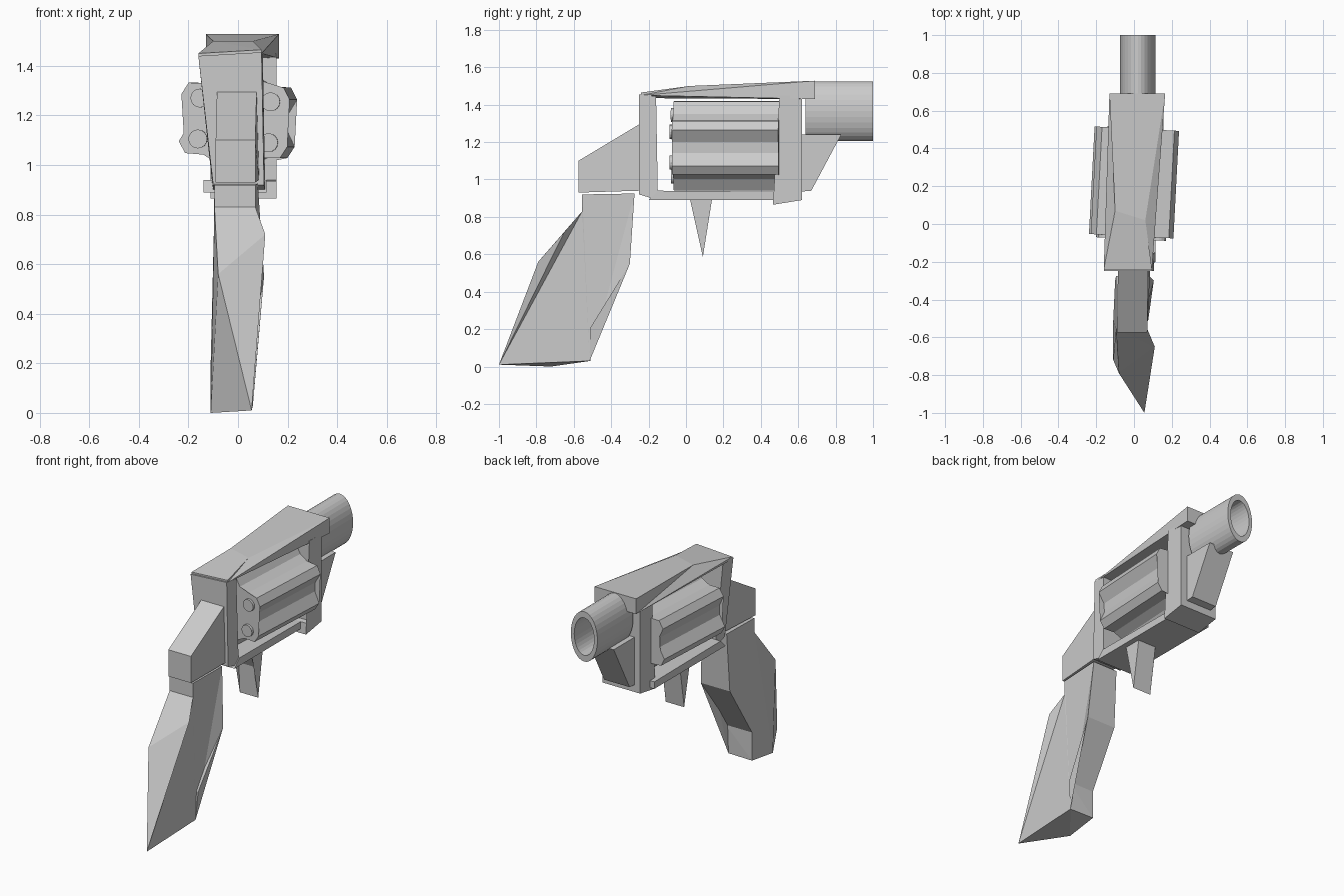
import bpy, bmesh
from math import sin, cos, radians, pi
from mathutils import Matrix, Vector

if "Cube" in bpy.data.objects:
    bpy.data.objects.remove(bpy.data.objects["Cube"])


def make_object(name, verts, faces):
    mesh = bpy.data.meshes.new(name)
    bm = bmesh.new()
    vs = [bm.verts.new(v) for v in verts]
    for f in faces:
        bm.faces.new([vs[i] for i in f])
    bmesh.ops.triangulate(bm, faces=[f for f in bm.faces if len(f.verts) > 4])
    bmesh.ops.recalc_face_normals(bm, faces=bm.faces)
    bm.to_mesh(mesh)
    bm.free()
    obj = bpy.data.objects.new(name, mesh)
    bpy.context.collection.objects.link(obj)
    return obj


def bridge(name, left, right):
    """Solid between a left and a right outline with matching points."""
    n = len(left)
    faces = [tuple(range(n)), tuple(range(2 * n - 1, n - 1, -1))]
    for i in range(n):
        j = (i + 1) % n
        faces += [(i, j, n + j), (i, n + j, n + i)]
    return make_object(name, left + right, faces)


def prism(name, profile, x0, x1):
    """Side profile (y, z) extruded from x0 to x1."""
    return bridge(name, [(x0, y, z) for y, z in profile], [(x1, y, z) for y, z in profile])


# Top strap, pinched in the middle
bridge("top_strap",
       [(-.16, -.24, 1.435), (-.13, .69, 1.43), (-.13, .69, 1.528), (-.10, .07, 1.5), (-.16, -.24, 1.45)],
       [(.095, -.24, 1.45), (.165, .69, 1.43), (.165, .69, 1.528), (.06, .02, 1.5), (.095, -.24, 1.465)])

# Rear frame post, wider at the top
bridge("rear_frame",
       [(-.16, -.25, 1.44), (-.10, -.25, .92), (-.10, -.15, .89), (-.15, -.16, 1.44)],
       [(.095, -.25, 1.455), (.105, -.25, .92), (.11, -.15, .89), (.10, -.16, 1.445)])

# Block behind the frame
bridge("rear_block",
       [(-.085, -.25, 1.295), (-.09, -.575, 1.1), (-.09, -.575, .93), (-.085, -.25, .94)],
       [(.075, -.25, 1.295), (.07, -.575, 1.1), (.07, -.575, .93), (.085, -.25, .94)])

# Grip with a twisted back
bridge("grip",
       [(-.095, -.555, .92), (-.095, -.555, .83), (-.08, -.79, .56), (-.11, -.72, .0),
        (-.11, -.51, .03), (-.11, -.51, .21), (-.10, -.30, .55), (-.095, -.275, .925)],
       [(.07, -.555, .92), (.07, -.555, .83), (.11, -.65, .72), (.055, -1.0, .01),
        (.06, -.515, .03), (.075, -.51, .21), (.105, -.30, .55), (.08, -.275, .925)])

# Lower frame, front frame, lug below the barrel, and trigger
prism("lower_frame", [(-.2, .89), (.52, .89), (.52, .935), (-.15, .94)], -.14, .115)
prism("front_frame", [(.50, 1.45), (.50, .94), (.47, .935), (.465, .865), (.62, .89), (.62, 1.45)], -.11, .155)
prism("barrel_lug", [(.61, 1.24), (.61, .935), (.67, .94), (.83, 1.24)], -.07, .11)
prism("trigger", [(.02, .9), (.08, .78), (.09, .585), (.135, .88), (.14, .9)], -.05, .08)

# Barrel: oval tube with a deep recess
N = 32
rings = [(.64, 1), (1.0, 1), (1.0, .75), (.72, .75)]
verts = [(.02 + .094 * s * cos(2 * pi * k / N), y, 1.365 + .16 * s * sin(2 * pi * k / N))
         for y, s in rings for k in range(N)]
faces = [(r * N + k, r * N + (k + 1) % N, (r + 1) * N + (k + 1) % N, (r + 1) * N + k)
         for r in range(3) for k in range(N)]
faces += [tuple(range(N)), tuple(range(3 * N, 4 * N))]
make_object("barrel", verts, faces)

# Fluted drum, slightly turned about z
turn = Matrix.Translation((0, .22, 1.18)) @ Matrix.Rotation(radians(-3), 4, 'Z')
outline = []
for k in range(6):
    for offset, r in ((-21, .186), (-6.5, .239), (6.5, .239), (21, .186)):
        a = radians(27 + 60 * k + offset)
        outline.append((r * cos(a), r * sin(a)))
n = len(outline)
verts = [(x, y, z) for y in (-.285, .285) for x, z in outline]
faces = [tuple(range(n)), tuple(range(2 * n - 1, n - 1, -1))]
faces += [(i, (i + 1) % n, n + (i + 1) % n, n + i) for i in range(n)]
make_object("drum", verts, faces).matrix_world = turn

# Small round caps on the rear of the drum
for k in range(6):
    a = radians(27 + 60 * k)
    bpy.ops.mesh.primitive_cylinder_add(vertices=16, radius=.038, depth=.04)
    cap = bpy.context.object
    cap.name = "drum_cap_%d" % (k + 1)
    cap.matrix_world = (turn @ Matrix.Translation(Vector((.165 * cos(a), -.28, .165 * sin(a))))
                        @ Matrix.Rotation(pi / 2, 4, 'X'))
